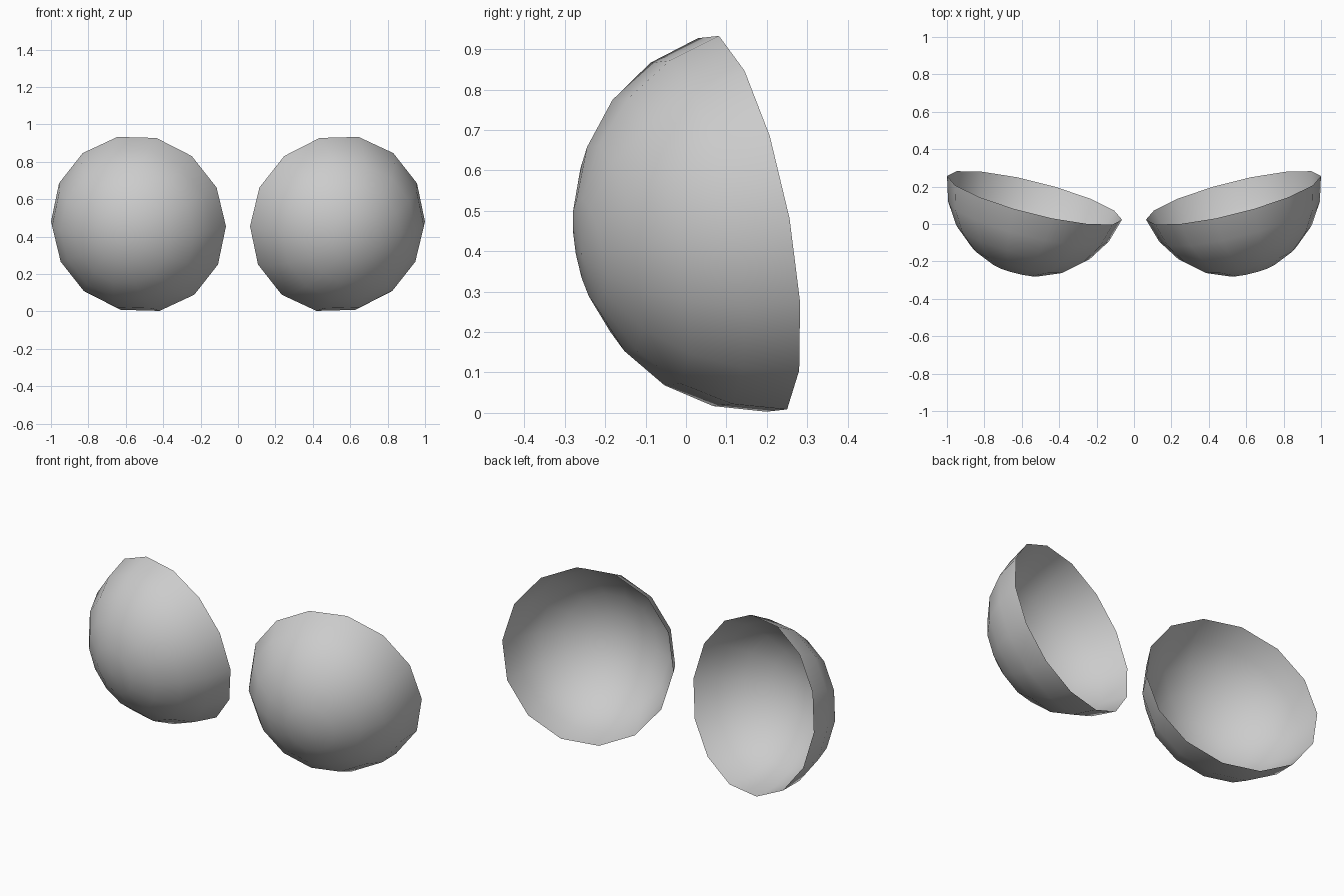
import bpy, bmesh, math
from mathutils import Vector

if "Cube" in bpy.data.objects:
    bpy.data.objects.remove(bpy.data.objects["Cube"])

SIDES, STEP = 14, math.radians(180 / 11)
R = 0.487                                   # sphere radius
RIM = Vector((0.532, 0.14, 0.468))          # centre of the open rim
A, B = 0.254, -0.187                        # rim plane slopes: y = A*x + B*z

# local frame: pole points out of the dome, u and v span the rim plane
pole = Vector((A, -1, B)).normalized()
u = Vector((1, A + B * 0.027, 0.027)).normalized()
v = pole.cross(u)
centre = RIM - pole * (R * math.sin(STEP / 2))


def dome(name, side):
    """Open low-poly sphere cap, mirrored in x when side is -1."""
    bm = bmesh.new()
    rings = []
    for k in range(5):
        lat = STEP * (k + 0.5)
        ring = []
        for i in range(SIDES):
            t = 2 * math.pi * i / SIDES
            p = centre + R * (math.cos(lat) * (math.cos(t) * u + math.sin(t) * v)
                              + math.sin(lat) * pole)
            ring.append(bm.verts.new((side * p.x, p.y, p.z)))
        rings.append(ring)
    p = centre + R * pole
    tip = bm.verts.new((side * p.x, p.y, p.z))
    for i in range(SIDES):
        j = (i + 1) % SIDES
        for lo, hi in zip(rings, rings[1:]):
            bm.faces.new((lo[i], lo[j], hi[j], hi[i]))
        bm.faces.new((rings[-1][i], rings[-1][j], tip))
    if side < 0:
        bmesh.ops.reverse_faces(bm, faces=bm.faces[:])
    for f in bm.faces:
        f.smooth = True
    me = bpy.data.meshes.new(name)
    bm.to_mesh(me)
    bm.free()
    bpy.context.collection.objects.link(bpy.data.objects.new(name, me))


# two domes, turned away from each other
dome("right_dome", 1)
dome("left_dome", -1)
